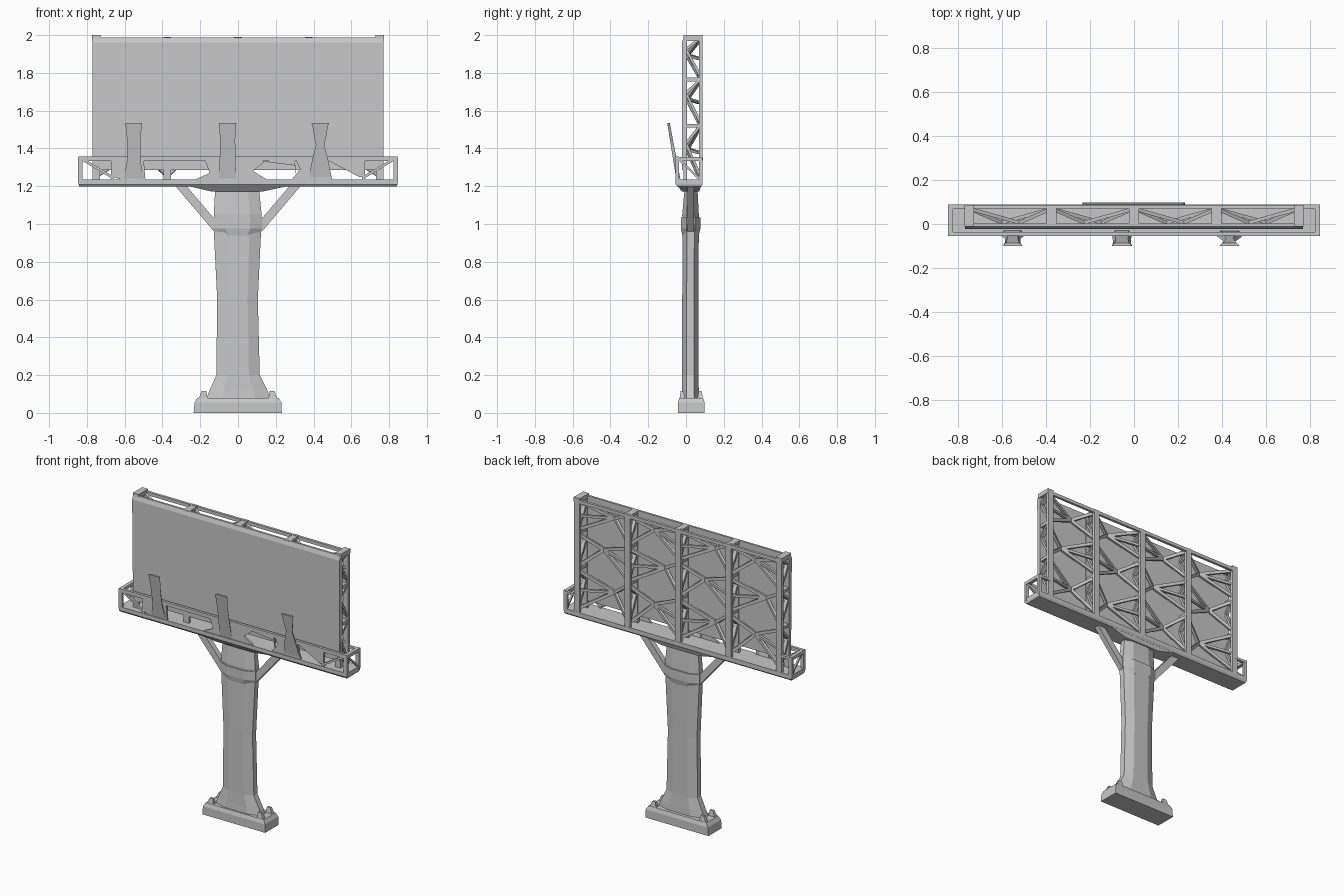
import bpy, bmesh, math
from mathutils import Vector, Matrix

if "Cube" in bpy.data.objects:
    bpy.data.objects.remove(bpy.data.objects["Cube"])

grey = bpy.data.materials.new("light_grey_metal")
grey.diffuse_color = (0.58, 0.58, 0.58, 1)
grey.use_nodes = True
grey.node_tree.nodes["Principled BSDF"].inputs["Base Color"].default_value = grey.diffuse_color


def finish(name, bm):
    bmesh.ops.recalc_face_normals(bm, faces=bm.faces[:])
    me = bpy.data.meshes.new(name)
    bm.to_mesh(me)
    bm.free()
    me.materials.append(grey)
    ob = bpy.data.objects.new(name, me)
    bpy.context.collection.objects.link(ob)
    return ob


def box(bm, x0, x1, y0, y1, z0, z1):
    m = Matrix.Translation(((x0 + x1) / 2, (y0 + y1) / 2, (z0 + z1) / 2))
    m = m @ Matrix.Diagonal((x1 - x0, y1 - y0, z1 - z0, 1))
    bmesh.ops.create_cube(bm, size=1, matrix=m)


def bar(bm, a, b, w=0.02, d=0.02):
    """Square bar from a to b."""
    a, b = Vector(a), Vector(b)
    v = b - a
    rot = v.to_track_quat('Z', 'Y').to_matrix().to_4x4()
    m = Matrix.Translation((a + b) / 2) @ rot @ Matrix.Diagonal((w, d, v.length, 1))
    bmesh.ops.create_cube(bm, size=1, matrix=m)


def loft(bm, rings):
    """Skin a list of equal-length point rings and cap the ends."""
    vs = [[bm.verts.new(p) for p in r] for r in rings]
    n = len(vs[0])
    for lo, hi in zip(vs, vs[1:]):
        for i in range(n):
            j = (i + 1) % n
            bm.faces.new((lo[i], lo[j], hi[j], hi[i]))
    bm.faces.new(vs[0])
    bm.faces.new(vs[-1])


def rect(x0, x1, y0, y1, z):
    return [(x0, y0, z), (x1, y0, z), (x1, y1, z), (x0, y1, z)]


def octagon(x0, x1, y0, y1, z):
    cx, cy, rx, ry = (x0 + x1) / 2, (y0 + y1) / 2, (x1 - x0) / 2, (y1 - y0) / 2
    pts = [(1, -.45), (1, .45), (.5, 1), (-.5, 1), (-1, .45), (-1, -.45), (-.5, -1), (.5, -1)]
    return [(cx + rx * u, cy + ry * v, z) for u, v in pts]


def plate(bm, pts, y, t=0.012):
    """Flat plate from an x-z outline."""
    loft(bm, [[(x, y, z) for x, z in pts], [(x, y + t, z) for x, z in pts]])


# footing with bevelled top and anchor lugs
bm = bmesh.new()
loft(bm, [rect(-.235, .232, -.043, .098, 0), rect(-.23, .23, -.043, .098, .055),
          rect(-.215, .215, -.035, .09, .08)])
for s in (-1, 1):
    for y in (-.02, .075):
        loft(bm, [rect(s * .185 - .025, s * .185 + .025, y - .015, y + .015, .07),
                  rect(s * .18 - .012, s * .18 + .012, y - .008, y + .008, .115)])
finish("footing", bm)

# column, flared at the foot
bm = bmesh.new()
prof = [(.07, -.17, .175, -.025, .07), (.12, -.15, .155, -.022, .068),
        (.2, -.115, .115, -.02, .065), (.6, -.11, .105, -.02, .065),
        (.96, -.128, .122, -.018, .068), (1.05, -.128, .125, -.02, .068),
        (1.2, -.12, .11, -.006, .06)]
loft(bm, [octagon(x0, x1, y0, y1, z) for z, x0, x1, y0, y1 in prof])
finish("column", bm)

# collar around the column
bm = bmesh.new()
loft(bm, [octagon(-.1, .1, -.02, .068, .94), octagon(-.135, .13, -.026, .076, .975),
          octagon(-.135, .13, -.026, .076, 1.035)])
finish("column_collar", bm)

# angled struts under the platform
bm = bmesh.new()
for s in (-1, 1):
    bar(bm, (s * .11, .025, .975), (s * .31, .025, 1.21), .035, .045)
finish("platform_struts", bm)

# platform deck with shallow keel
bm = bmesh.new()
loft(bm, [rect(-.84, .84, -.045, .08, 1.198), rect(-.845, .845, -.055, .088, 1.21),
          rect(-.845, .845, -.055, .088, 1.236)])
loft(bm, [rect(-.14, .13, -.02, .07, 1.172), rect(-.26, .26, -.045, .08, 1.2)])
finish("platform_deck", bm)

# guard rail on the front and both ends
bm = bmesh.new()
box(bm, -.845, .845, -.055, -.037, 1.333, 1.357)
for s in (-1, 1):
    for y in (-.046, .079):
        bar(bm, (s * .835, y, 1.22), (s * .835, y, 1.355), .024, .018)
    bar(bm, (s * .835, -.05, 1.345), (s * .835, .088, 1.345), .024, .022)
    bar(bm, (s * .835, .079, 1.345), (s * .75, .079, 1.345), .02, .016)
    bar(bm, (s * .835, -.04, 1.345), (s * .835, .07, 1.24), .012, .012)
    bar(bm, (s * .665, -.046, 1.22), (s * .665, -.046, 1.345), .016, .014)
    bar(bm, (s * .82, -.046, 1.34), (s * .67, -.046, 1.25), .014, .014)
finish("guard_rail", bm)

# infill plates behind the lamps
bm = bmesh.new()
plate(bm, [(-.18, 1.35), (-.15, 1.27), (-.25, 1.225), (.17, 1.225), (.08, 1.28), (.14, 1.33), (.08, 1.35)], -.05)
plate(bm, [(-.67, 1.25), (-.6, 1.23), (-.49, 1.23), (-.5, 1.35), (-.66, 1.35)], -.05)
plate(bm, [(.3, 1.35), (.33, 1.29), (.28, 1.23), (.5, 1.23), (.47, 1.35)], -.05)
plate(bm, [(.47, 1.34), (.64, 1.25), (.67, 1.25), (.67, 1.345)], -.05)
plate(bm, [(.14, 1.33), (.3, 1.31), (.31, 1.24), (.3, 1.345)], -.05)
finish("rail_infill_plates", bm)

# three leaning floodlights: (height, half width) profiles
lamps = [(-.552, [(1.24, .055), (1.33, .036), (1.45, .036), (1.535, .044)]),
         (-.055, [(1.24, .045), (1.33, .042), (1.45, .04), (1.535, .046)]),
         (.435, [(1.25, .06), (1.34, .042), (1.42, .022), (1.45, .03), (1.515, .04), (1.535, .046)])]
bm = bmesh.new()
for x, pr in lamps:
    rings = []
    for z, h in pr:
        y = -.052 - (z - 1.24) * .16
        t = .022 - (z - 1.24) * .03
        rings.append([(x - h, y, z), (x + h, y, z), (x + h * .7, y + t, z), (x - h * .7, y + t, z)])
    loft(bm, rings)
finish("floodlights", bm)

# display sheet with bevelled top edge
bm = bmesh.new()
loft(bm, [rect(-.765, .768, -.02, .002, 1.285), rect(-.77, .77, -.022, .002, 1.96),
          rect(-.77, .77, -.012, .002, 1.988)])
finish("display_panel", bm)

# frame posts, end trusses and top beams
xs = (-.75, -.375, 0, .375, .75)
zs = (1.235, 1.52, 1.765, 1.985)
bm = bmesh.new()
for x in xs:
    box(bm, x - .02, x + .02, .068, .087, 1.22, 1.99)
    box(bm, x - .02, x + .02, -.014, .006, 1.22, 1.985)
    box(bm, x - .022, x + .022, -.012, .087, 1.97, 2.0 if abs(x) > .7 else 1.988)
    for z in zs[1:3]:
        box(bm, x - .015, x + .015, 0, .075, z - .01, z + .01)
    for i in range(3):
        a, b = zs[i], zs[i + 1]
        bar(bm, (x, .075, a + .02), (x, .0, (a + b) / 2 + .05), .024, .014)
        bar(bm, (x, .0, (a + b) / 2 + .05), (x, .075, b), .024, .014)
box(bm, -.77, .77, .07, .087, 1.966, 1.988)
finish("support_frame", bm)

# star bracing from the posts to the back of the sheet
bm = bmesh.new()
for i in range(4):
    for k in range(3):
        x0, x1, z0, z1 = xs[i], xs[i + 1], zs[k], zs[k + 1]
        dx = .04 * (-1) ** (i + k)
        mid = ((x0 + x1) / 2 + dx, .006, (z0 + z1) / 2 + .02)
        for x in (x0, x1):
            for z in (z0 + .02, z1 - .01):
                bar(bm, (x, .07, z), mid, .016, .02)
        bar(bm, (x0 if dx > 0 else x1, .07, (z0 + z1) / 2), mid, .016, .016)
finish("rear_bracing", bm)
